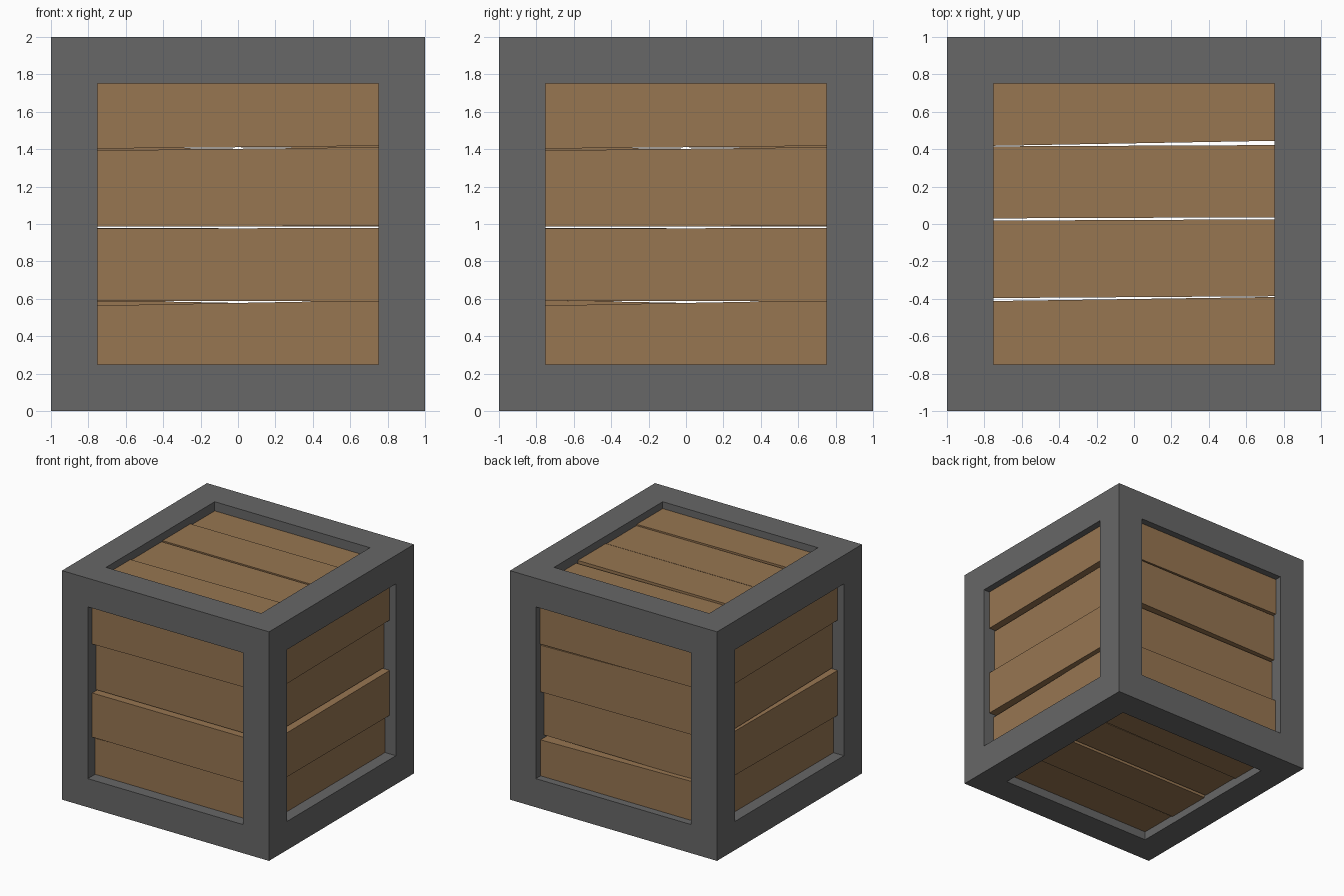
import bpy, bmesh
from mathutils import Vector
from itertools import product

if "Cube" in bpy.data.objects:
    bpy.data.objects.remove(bpy.data.objects["Cube"])


def material(name, rgb):
    m = bpy.data.materials.new(name)
    m.diffuse_color = (*rgb, 1)
    m.use_nodes = True
    m.node_tree.nodes["Principled BSDF"].inputs["Base Color"].default_value = m.diffuse_color
    return m


GREY = material("dark grey metal", (0.136, 0.136, 0.136))
WOOD = material("brown wood", (0.31, 0.18, 0.083))


def finish(bm, name, mat):
    bmesh.ops.recalc_face_normals(bm, faces=bm.faces[:])
    me = bpy.data.meshes.new(name)
    bm.to_mesh(me)
    bm.free()
    me.materials.append(mat)
    ob = bpy.data.objects.new(name, me)
    bpy.context.collection.objects.link(ob)
    return ob


# Frame: cells of a 3x3x3 lattice that lie on a cube edge, outer skin only
C = (-1, -0.75, 0.75, 1)


def filled(c):
    return all(0 <= i <= 2 for i in c) and sum(i != 1 for i in c) >= 2


bm = bmesh.new()
for cell in product(range(3), repeat=3):
    if not filled(cell):
        continue
    for axis, side in product(range(3), (0, 1)):
        nb = list(cell)
        nb[axis] += 2 * side - 1
        if filled(nb):
            continue
        a, b = (axis + 1) % 3, (axis + 2) % 3
        ring = []
        for da, db in ((0, 0), (1, 0), (1, 1), (0, 1)):
            p = list(cell)
            p[axis] += side
            p[a] += da
            p[b] += db
            ring.append(bm.verts.new((C[p[0]], C[p[1]], C[p[2]] + 1)))
        if not side:
            ring.reverse()
        bm.faces.new(ring)
bmesh.ops.remove_doubles(bm, verts=bm.verts[:], dist=1e-4)
finish(bm, "crate_frame", GREY)

# Panel placement: (u along plank, v across planks 0..2, d depth inward)
SIDES = {
    "front": lambda u, v, d: (u, d - 1, v),
    "right": lambda u, v, d: (1 - d, u, v),
    "back": lambda u, v, d: (-u, 1 - d, v),
    "left": lambda u, v, d: (d - 1, -u, v),
    "top": lambda u, v, d: (u, v - 1, 2 - d),
    "bottom": lambda u, v, d: (u, v - 1, d),
}

# Plank outlines: lower edge left/right, upper edge left/right
WALL = ((1.403, 1.418, 1.76, 1.76), (0.986, 0.989, 1.393, 1.411),
        (0.59, 0.586, 0.975, 0.979), (0.24, 0.24, 0.564, 0.592))
LID = ((1.418, 1.445, 1.76, 1.76), (1.03, 1.036, 1.415, 1.422),
       (0.604, 0.614, 1.018, 1.025), (0.24, 0.24, 0.588, 0.61))

# Depth of each plank's outer face at its left and right end
DEPTH = {
    "front": ((.06, .06), (.11, .11), (.06, .06), (.10, .10)),
    "right": ((.06, .06), (.115, .115), (.06, .06), (.105, .105)),
    "back": ((.06, .06), (.06, .085), (.11, .11), (.065, .065)),
    "left": ((.06, .06), (.09, .11), (.08, .06), (.105, .1)),
    "top": ((.08, .08), (.065, .065), (.07, .07), (.06, .06)),
    "bottom": ((.07, .07), (.08, .08), (.065, .065), (.075, .075)),
}
THICK = 0.1

# Planks
for side, place in SIDES.items():
    outlines = LID if side in ("top", "bottom") else WALL
    for i, ((b0, b1, t0, t1), (d0, d1)) in enumerate(zip(outlines, DEPTH[side])):
        bm = bmesh.new()
        rect = ((-.76, b0, d0), (.76, b1, d1), (.76, t1, d1), (-.76, t0, d0))
        outer = [bm.verts.new(place(u, v, d)) for u, v, d in rect]
        inner = [bm.verts.new(place(u, v, d + THICK)) for u, v, d in rect]
        bm.faces.new(outer)
        bm.faces.new(inner[::-1])
        for k in range(4):
            n = (k + 1) % 4
            bm.faces.new((outer[k], inner[k], inner[n], outer[n]))
        finish(bm, f"{side}_plank_{i + 1}", WOOD)
